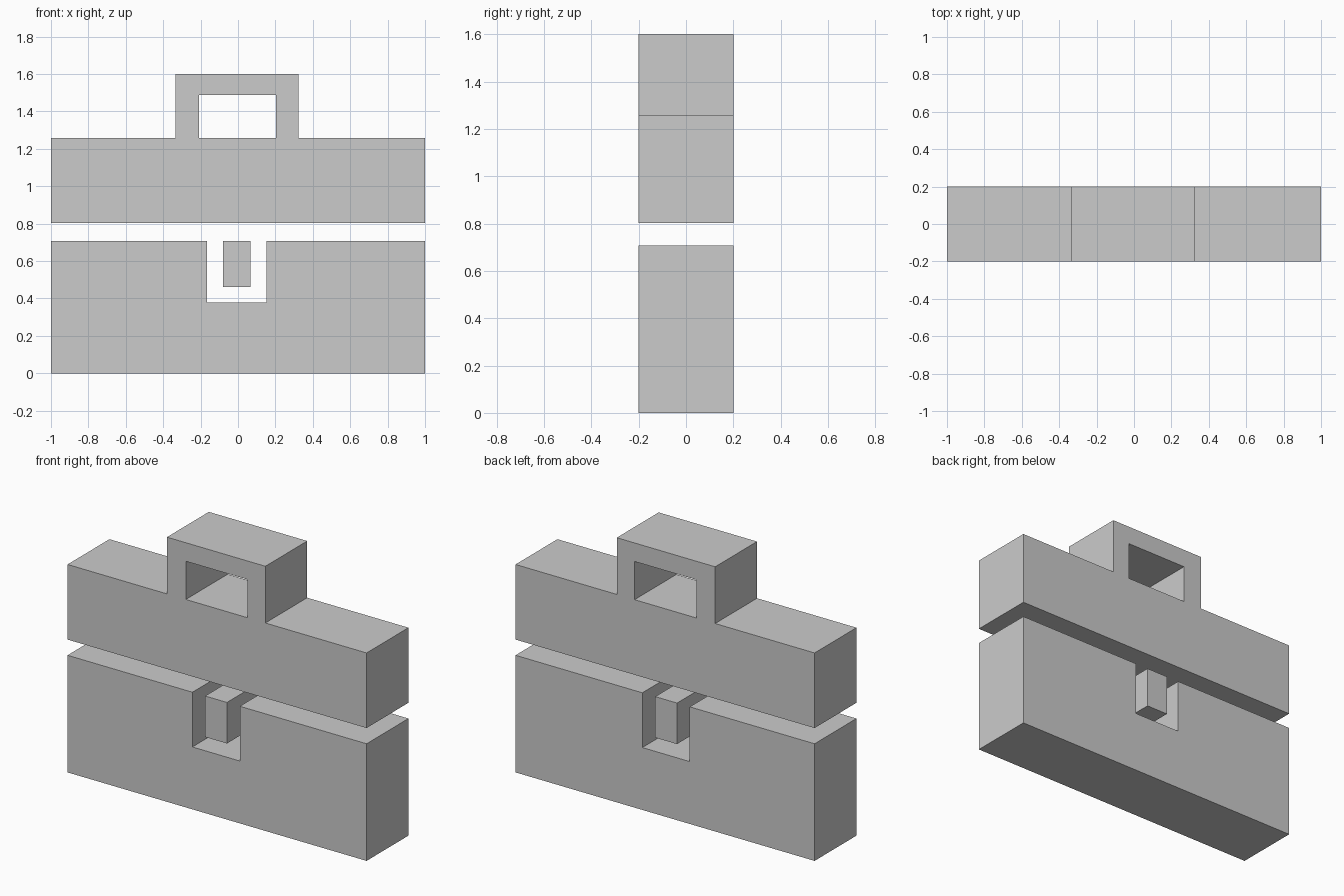
import bpy, bmesh

if "Cube" in bpy.data.objects:
    bpy.data.objects.remove(bpy.data.objects["Cube"])

HALF_DEPTH = 0.2


def extruded_profile(name, *loops):
    """Fill closed x/z outlines (later ones are holes) and extrude along y."""
    bm = bmesh.new()
    for loop in loops:
        verts = [bm.verts.new((x, -HALF_DEPTH, z)) for x, z in loop]
        for a, b in zip(verts, verts[1:] + verts[:1]):
            bm.edges.new((a, b))
    bmesh.ops.triangle_fill(bm, edges=bm.edges[:], use_beauty=True, normal=(0, -1, 0))
    front = bm.faces[:]
    ext = bmesh.ops.extrude_face_region(bm, geom=front, use_keep_orig=True)
    moved = [g for g in ext["geom"] if isinstance(g, bmesh.types.BMVert)]
    bmesh.ops.translate(bm, verts=moved, vec=(0, 2 * HALF_DEPTH, 0))
    bmesh.ops.recalc_face_normals(bm, faces=bm.faces[:])
    mesh = bpy.data.meshes.new(name)
    bm.to_mesh(mesh)
    bm.free()
    obj = bpy.data.objects.new(name, mesh)
    bpy.context.collection.objects.link(obj)
    return obj


def rect(x0, x1, z0, z1):
    return [(x0, z0), (x1, z0), (x1, z1), (x0, z1)]


BASE_TOP, LID_BOTTOM, LID_TOP = 0.708, 0.803, 1.257

# Lower body with the open slot for the latch
extruded_profile("case_base", [
    (-1, 0), (1, 0), (1, BASE_TOP), (0.152, BASE_TOP), (0.152, 0.377),
    (-0.165, 0.377), (-0.165, BASE_TOP), (-1, BASE_TOP)])

# Upper body with the handle and its grip opening
extruded_profile("case_lid_with_handle", [
    (-1, LID_BOTTOM), (1, LID_BOTTOM), (1, LID_TOP), (0.323, LID_TOP), (0.323, 1.6),
    (-0.335, 1.6), (-0.335, LID_TOP), (-1, LID_TOP)],
    rect(-0.209, 0.204, LID_TOP, 1.488))

# Latch block floating in the slot
extruded_profile("latch", rect(-0.08, 0.066, 0.46, BASE_TOP))
